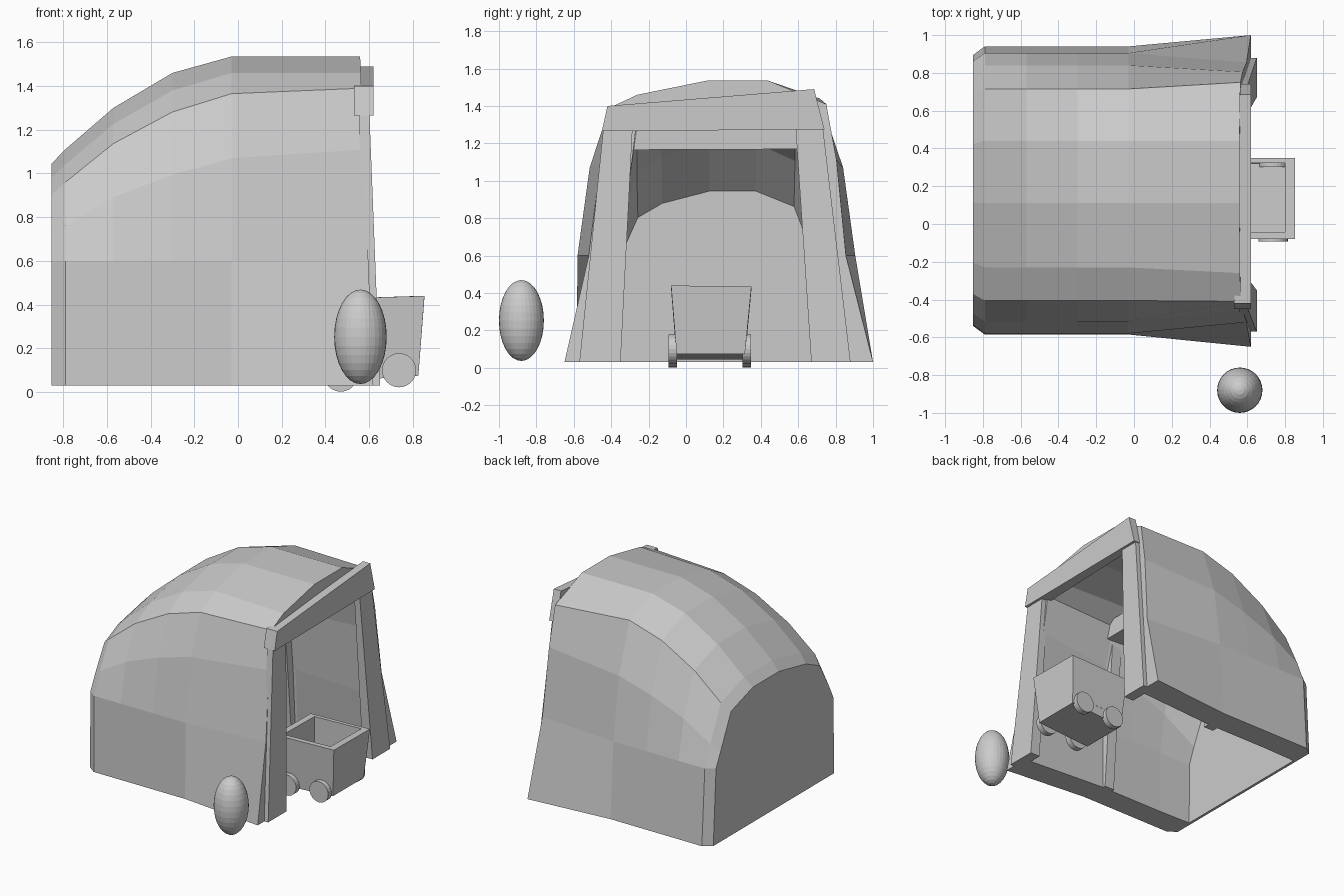
import bpy, bmesh, math
from mathutils import Vector

if "Cube" in bpy.data.objects:
    bpy.data.objects.remove(bpy.data.objects["Cube"])


def finish(name, bm):
    bmesh.ops.recalc_face_normals(bm, faces=bm.faces)
    me = bpy.data.meshes.new(name)
    bm.to_mesh(me)
    bm.free()
    ob = bpy.data.objects.new(name, me)
    bpy.context.collection.objects.link(ob)
    return ob


def bridge(bm, a, b, closed=False):
    n = len(a)
    for i in range(n if closed else n - 1):
        j = (i + 1) % n
        bm.faces.new((a[i], a[j], b[j], b[i]))


def timber(name, start, end):
    """Tapered beam between two four-point ends."""
    bm = bmesh.new()
    a = [bm.verts.new(p) for p in start]
    b = [bm.verts.new(p) for p in end]
    bridge(bm, a, b, True)
    bm.faces.new(a)
    bm.faces.new(b)
    return finish(name, bm)


def rect(x0, x1, y0, y1, z):
    return [(x0, y0, z), (x1, y0, z), (x1, y1, z), (x0, y1, z)]


# Tunnel shell: arch profile swept along x, with thick walls
arch = [(-.585, .03), (-.58, .6), (-.515, 1.07), (-.405, 1.365), (-.23, 1.46),
        (.11, 1.535), (.44, 1.535), (.715, 1.44), (.84, 1.07), (.905, .6), (.94, .03)]
mouth = [(-.65, .03), (-.52, .6), (-.455, 1.11), (-.41, 1.39), (-.26, 1.46),
         (.11, 1.535), (.44, 1.535), (.75, 1.41), (.805, 1.11), (.855, .6), (1.0, .03)]
# x, crown height, shoulder height factor, width factor
stations = [(-.853, 1.045, .26, .94), (-.79, 1.11, .34, 1), (-.57, 1.3, .62, 1),
            (-.3, 1.46, .84, 1), (-.03, 1.535, 1, 1)]
MID = .175


def ring_points(x, top, low, wide):
    k = (top - .6) / .935
    pts = []
    for y, z in arch:
        t = min(max((z - 1.07) / .465, 0), 1)
        zz = z if z <= .6 else .6 + (z - .6) * (low + (k - low) * t)
        pts.append(Vector((x, MID + (y - MID) * wide, zz)))
    return pts


outer = [ring_points(*s) for s in stations]
outer.append([Vector((.62 - .04 * z, y, z)) for y, z in mouth])
inner = [[Vector((p.x, MID + (p.y - MID) * .755, p.z - (.1 if p.z > .1 else 0)))
          for p in r] for r in outer]
for p in inner[0]:
    p.x += .02
    p.y = MID + (p.y - MID) * 1.05
inner[1] = [a.lerp(b, .12) for a, b in zip(inner[0], inner[2])]
bm = bmesh.new()
vo = [[bm.verts.new(p) for p in r] for r in outer]
vi = [[bm.verts.new(p) for p in r] for r in inner]
path = vo + vi[::-1]
for a, b in zip(path, path[1:]):
    bridge(bm, a, b)
bm.faces.new(vo[0])
bm.faces.new(vi[0])
for e in (0, -1):
    bridge(bm, [r[e] for r in vo], [r[e] for r in vi])
bm.faces.new((vo[0][0], vo[0][-1], vi[0][-1], vi[0][0]))
finish("tunnel_shell", bm)

# Entrance frame
timber("front_post_left", rect(.57, .65, -.57, -.35, .03), rect(.555, .6, -.44, -.285, 1.3))
timber("front_post_right", rect(.57, .65, .67, .88, .03), rect(.555, .6, .585, .73, 1.3))
timber("front_beam",
       [(.53, -.45, 1.265), (.62, -.45, 1.265), (.62, -.42, 1.4), (.53, -.42, 1.4)],
       [(.56, .74, 1.275), (.62, .74, 1.275), (.62, .685, 1.49), (.56, .685, 1.49)])

# Inner support frame
timber("inner_post_left", rect(-.13, -.05, -.46, -.375, .03), rect(-.13, -.05, -.38, -.29, 1.2))
timber("inner_post_right", rect(-.13, -.05, .705, .79, .03), rect(-.13, -.05, .6, .69, 1.2))
timber("inner_beam",
       [(-.15, -.42, 1.165), (0, -.42, 1.165), (0, -.38, 1.3), (-.15, -.38, 1.3)],
       [(-.15, .72, 1.17), (0, .72, 1.17), (0, .7, 1.3), (-.15, .7, 1.3)])

# Mine cart: open box with tapered sides
bm = bmesh.new()
loops = [[(.385, -.05, .045), (.825, -.05, .075), (.825, .315, .075), (.385, .315, .045)],
         [(.36, -.08, .425), (.853, -.08, .44), (.853, .35, .435), (.36, .35, .42)],
         [(.41, -.042, .426), (.8, -.042, .439), (.8, .322, .434), (.41, .322, .421)],
         [(.41, -.042, .12), (.8, -.042, .13), (.8, .322, .13), (.41, .322, .12)]]
vl = [[bm.verts.new(p) for p in l] for l in loops]
for a, b in zip(vl, vl[1:]):
    bridge(bm, a, b, True)
bm.faces.new(vl[0])
bm.faces.new(vl[-1])
finish("cart_body", bm)

# Cart wheels
for x, z in ((.47, .08), (.737, .1)):
    for side, y in (("left", -.07), ("right", .325)):
        bpy.ops.mesh.primitive_cylinder_add(vertices=24, radius=.078, depth=.045,
                                            location=(x, y, z), rotation=(math.pi / 2, 0, 0))
        bpy.context.object.name = "cart_wheel_" + side

# Egg-shaped boulder beside the entrance
bpy.ops.mesh.primitive_uv_sphere_add(segments=32, ring_count=16, radius=1,
                                     location=(.56, -.88, .253))
ob = bpy.context.object
ob.name = "boulder"
ob.scale = (.12, .12, .216)
